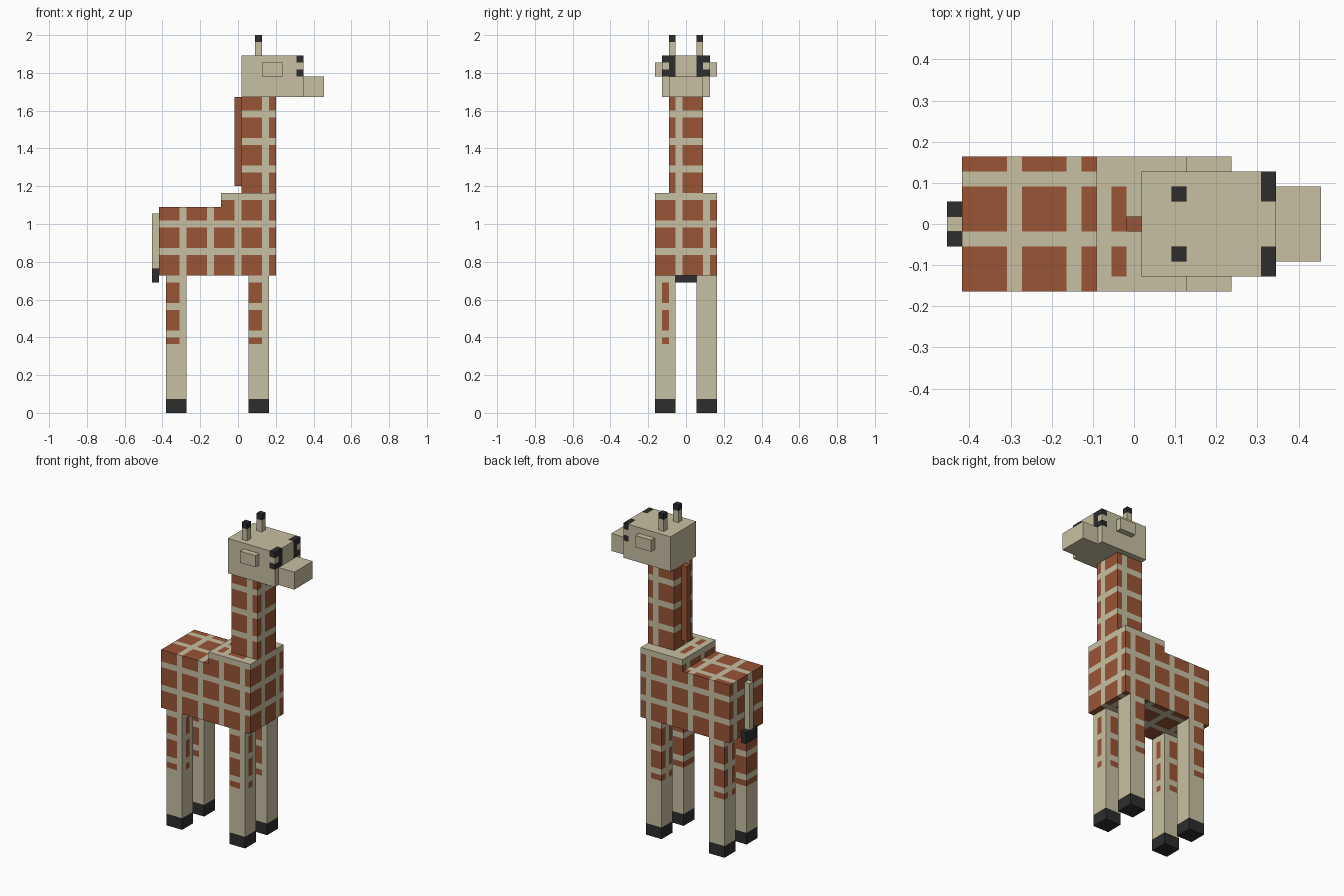
import bpy
import bmesh
from math import floor
from mathutils import Vector

if "Cube" in bpy.data.objects:
    bpy.data.objects.remove(bpy.data.objects["Cube"])

UNIT = 2 / 55                       # edge of one block
ORIGIN = Vector((12.5, 4.5, 0))     # block-grid centre
CREAM, BROWN, BLACK = range(3)


def material(name, colour):
    mat = bpy.data.materials.new(name)
    mat.use_nodes = True
    mat.diffuse_color = (*colour, 1)
    bsdf = mat.node_tree.nodes["Principled BSDF"]
    bsdf.inputs["Base Color"].default_value = (*colour, 1)
    bsdf.inputs["Roughness"].default_value = 0.9
    return mat


MATERIALS = [
    material("cream", (0.58, 0.53, 0.36)),
    material("brown", (0.32, 0.09, 0.035)),
    material("black", (0.026, 0.026, 0.026)),
]

parts = []      # name, low corner, high corner, colouring rule


def part(name, low, high, rule):
    parts.append((name, low, high, rule))


def pair(name, low, high, rule):
    """A part on the -y side and its mirror on the +y side."""
    part(name + "_near", low, high, rule)
    part(name + "_far", (low[0], 9 - high[1], low[2]),
         (high[0], 9 - low[1], high[2]), rule)


def filled(cell):
    return any(all(lo[a] <= cell[a] < hi[a] for a in range(3))
               for _, lo, hi, _ in parts)


def neighbour(cell, axis, step):
    other = list(cell)
    other[axis] += step
    return other


# Colouring rules
def cream(cell):
    return CREAM


def brown(cell):
    return BROWN


def black(cell):
    return BLACK


def patches(cell):
    """Brown patches between cream bands that run along each open face."""
    open_axes = [a for a in range(3)
                 if not all(filled(neighbour(cell, a, s)) for s in (-1, 1))]
    band = (cell[0] % 4 == 0, cell[1] % 4 == 3, cell[2] % 4 == 3)
    for a in range(3):
        if band[a] and open_axes != [a]:
            return CREAM
    return BROWN


def leg_patches(cell):
    return patches(cell) if cell[2] >= 10 else CREAM


def face_markings(cell):
    """Dark eye outline with a cream outer corner."""
    x, y, z = cell
    side = min(y, 8 - y)
    dark = x == 21 and z >= 49 and (side == 2 or (side == 1 and z != 50))
    return BLACK if dark else CREAM


# Trunk and neck
part("body", (1, 0, 20), (10, 9, 30), patches)
part("chest", (10, 0, 20), (18, 9, 32), patches)
part("neck", (13, 2, 32), (18, 7, 46), patches)
part("mane", (12, 4, 33), (13, 5, 46), brown)

# Head
part("head", (13, 1, 46), (22, 8, 52), face_markings)
part("snout", (22, 2, 46), (25, 7, 49), cream)
pair("ear", (16, 0, 49), (19, 1, 51), cream)
pair("horn", (15, 2, 52), (16, 3, 54), cream)
pair("horn_tip", (15, 2, 54), (16, 3, 55), black)

# Tail
part("tail", (0, 4, 21), (1, 5, 29), cream)
part("tail_tuft", (0, 3, 19), (1, 6, 21), black)

# Legs
for end, x in (("front", 14), ("back", 2)):
    pair(end + "_leg", (x, 0, 2), (x + 3, 3, 20), leg_patches)
    pair(end + "_hoof", (x, 0, 0), (x + 3, 3, 2), black)


def build(name, low, high, rule):
    bm = bmesh.new()
    bmesh.ops.create_cube(bm, size=1)
    low, high = Vector(low), Vector(high)
    size, middle = high - low, (low + high) / 2
    for v in bm.verts:
        v.co = v.co * size + middle
    # Cut the box along the block grid
    for axis in range(3):
        normal = Vector((0, 0, 0))
        normal[axis] = 1
        for cut in range(int(low[axis]) + 1, int(high[axis])):
            bmesh.ops.bisect_plane(
                bm, geom=bm.verts[:] + bm.edges[:] + bm.faces[:],
                plane_co=normal * cut, plane_no=normal)
    bm.normal_update()
    # Colour each block face and drop those buried in another part
    buried = []
    for face in bm.faces:
        centre = face.calc_center_median()
        inside = [floor(c) for c in centre - face.normal / 2]
        outside = [floor(c) for c in centre + face.normal / 2]
        face.material_index = rule(inside)
        if filled(outside):
            buried.append(face)
    bmesh.ops.delete(bm, geom=buried, context="FACES")
    for v in bm.verts:
        v.co = (v.co - ORIGIN) * UNIT
    mesh = bpy.data.meshes.new(name)
    bm.to_mesh(mesh)
    bm.free()
    for mat in MATERIALS:
        mesh.materials.append(mat)
    bpy.context.collection.objects.link(bpy.data.objects.new(name, mesh))


for spec in parts:
    build(*spec)
